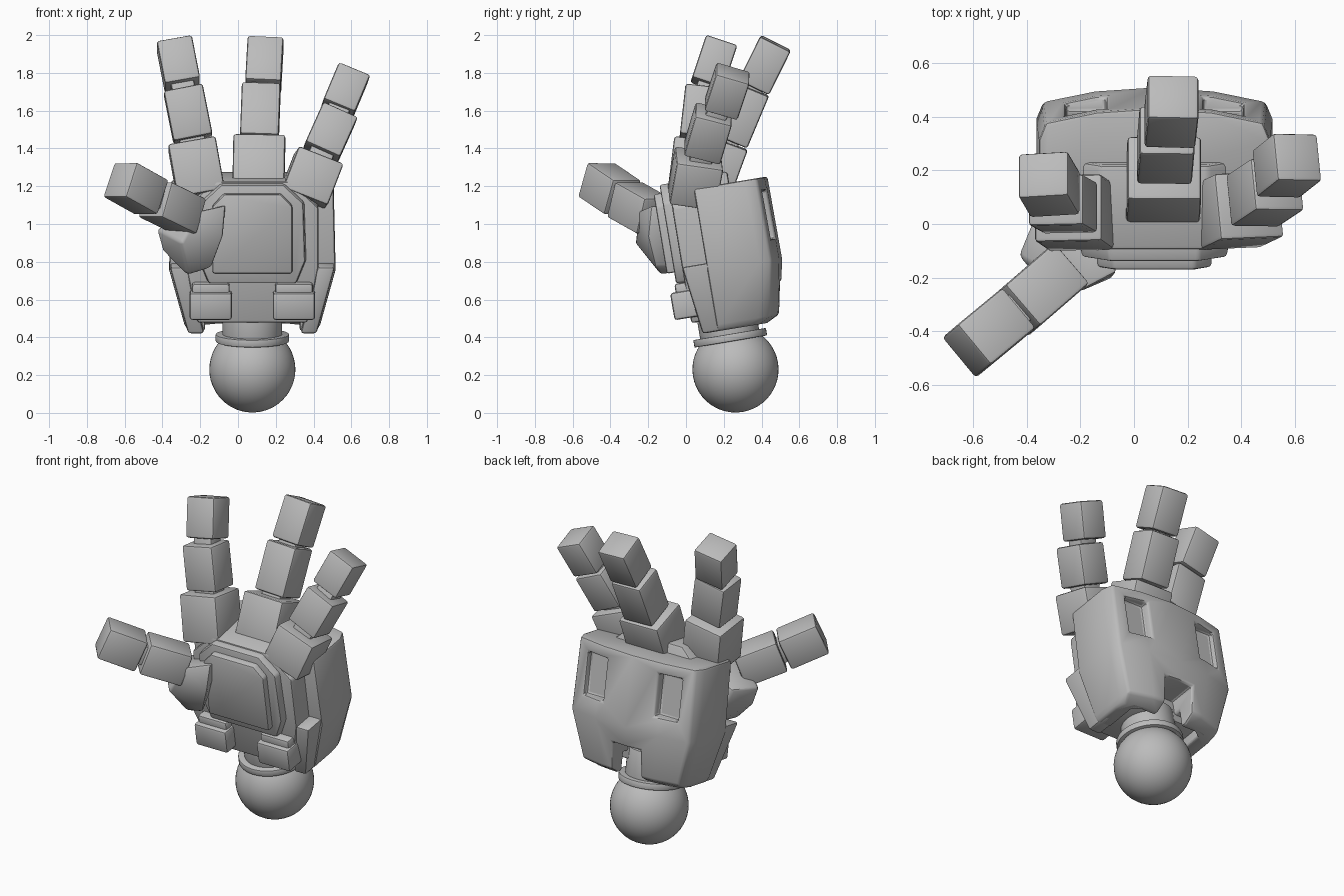
import bpy, bmesh, math
from mathutils import Matrix, Vector

if "Cube" in bpy.data.objects:
    bpy.data.objects.remove(bpy.data.objects["Cube"], do_unlink=True)

grey = bpy.data.materials.new("plain grey")
grey.use_nodes = True
grey.diffuse_color = (0.5, 0.5, 0.5, 1)
grey.node_tree.nodes["Principled BSDF"].inputs["Base Color"].default_value = (0.5, 0.5, 0.5, 1)

# The palm leans slightly forward over the wrist ball
LEAN = Matrix.Translation((0.076, 0.262, 0.23)) @ Matrix.Rotation(math.radians(9.5), 4, 'X')
WORLD = Matrix.Identity(4)


def finish(name, bm, matrix=WORLD, bevel=0.015, cutters=()):
    """Turn a bmesh into a bevelled, smooth shaded part."""
    bmesh.ops.recalc_face_normals(bm, faces=bm.faces)
    mesh = bpy.data.meshes.new(name)
    bm.to_mesh(mesh)
    bm.free()
    mesh.materials.append(grey)
    ob = bpy.data.objects.new(name, mesh)
    bpy.context.collection.objects.link(ob)
    ob.matrix_world = matrix
    bpy.ops.object.select_all(action='DESELECT')
    ob.select_set(True)
    bpy.context.view_layer.objects.active = ob
    for cutter in cutters:
        mod = ob.modifiers.new("cut", 'BOOLEAN')
        mod.object = cutter
        mod.solver = 'EXACT'
        bpy.ops.object.modifier_apply(modifier=mod.name)
    if bevel:
        mod = ob.modifiers.new("round", 'BEVEL')
        mod.width = bevel
        mod.segments = 2
        mod.limit_method = 'ANGLE'
        mod.angle_limit = math.radians(32)
        bpy.ops.object.modifier_apply(modifier=mod.name)
    bpy.ops.object.shade_smooth_by_angle(angle=math.radians(35))
    return ob


def box(name, lo, hi, matrix=LEAN, bevel=0.015):
    bm = bmesh.new()
    lo, hi = Vector(lo), Vector(hi)
    size = Matrix.Diagonal((*(hi - lo), 1))
    bmesh.ops.create_cube(bm, size=1, matrix=Matrix.Translation((lo + hi) / 2) @ size)
    return finish(name, bm, matrix, bevel)


def hull(name, points, matrix=LEAN, bevel=0.015):
    bm = bmesh.new()
    verts = [bm.verts.new(p) for p in points]
    bmesh.ops.convex_hull(bm, input=verts)
    bmesh.ops.dissolve_limit(bm, angle_limit=0.03, verts=bm.verts, edges=bm.edges)
    return finish(name, bm, matrix, bevel)


def slab(name, half_profile, front, back, bevel=0.015, shrink=1.0):
    """Mirrored outline in x and z, extruded through y."""
    outline = half_profile + [(-x, z) for x, z in reversed(half_profile)]
    points = [(x * shrink, front, z) for x, z in outline]
    points += [(x, back, z) for x, z in outline]
    return hull(name, points, LEAN, bevel)


def segment(name, base, tip, width, depth, side=(1, 0, 0), bevel=0.014):
    """Rounded block running from base to tip."""
    base, tip = Vector(base), Vector(tip)
    z = (tip - base).normalized()
    y = z.cross(Vector(side)).normalized()
    x = y.cross(z)
    rot = Matrix((x, y, z)).transposed().to_4x4()
    length = (tip - base).length
    return box(name, (-width / 2, -depth / 2, 0), (width / 2, depth / 2, length),
               Matrix.Translation(base) @ rot, bevel)


def finger(name, pieces, side=(1, 0, 0)):
    last = None
    for i, (base, tip, width, depth) in enumerate(pieces, 1):
        segment(f"{name}_segment_{i}", base, tip, width, depth, side)
        if last:
            a, b = Vector(last[0]).lerp(last[1], 0.7), Vector(base).lerp(tip, 0.3)
            segment(f"{name}_joint_{i}", a, b, width * 0.65, depth * 0.6, side, 0.01)
        last = (Vector(base), Vector(tip))


# Wrist ball, collar and neck
bm = bmesh.new()
bmesh.ops.create_uvsphere(bm, u_segments=48, v_segments=24, radius=0.228)
finish("wrist_ball", bm, LEAN, 0)
for name, radius, low, high in (("wrist_collar", 0.195, 0.15, 0.19), ("wrist_neck", 0.158, 0.12, 0.36)):
    bm = bmesh.new()
    bmesh.ops.create_cone(bm, cap_ends=True, segments=48, radius1=radius, radius2=radius,
                          depth=high - low, matrix=Matrix.Translation((0, 0, (low + high) / 2)))
    finish(name, bm, LEAN, 0.005)

# Curved back shell with windows, wrist notch and hollow underside
cutters = [box("cutter_window", (s * 0.255 - 0.075, 0.265, 0.65), (s * 0.255 + 0.075, 0.5, 0.91), bevel=0)
           for s in (-1, 1)]
cutters.append(box("cutter_notch", (-0.1, 0.1, 0.1), (0.1, 0.5, 0.42), bevel=0))
cutters.append(box("cutter_hollow", (-0.25, -0.3, 0.1), (0.25, 0.17, 0.33), bevel=0))
bm = bmesh.new()
rings = []
for z, half, back in ((0.215, 0.34, 0.215), (0.25, 0.36, 0.285), (0.54, 0.44, 0.34), (0.98, 0.43, 0.335)):
    right = [(half, -0.06), (half, back - 0.12), (half * 0.94, back - 0.055), (half * 0.5, back - 0.015)]
    outline = right + [(0, back)] + [(-x, y) for x, y in reversed(right)]
    rings.append([bm.verts.new((x, y, z)) for x, y in outline])
for a, b in zip(rings, rings[1:]):
    for i in range(len(a)):
        j = (i + 1) % len(a)
        bm.faces.new((a[i], a[j], b[j], b[i]))
bm.faces.new(rings[0])
bm.faces.new(rings[-1])
finish("back_shell", bm, LEAN, 0.014, cutters)
for cutter in cutters:
    bpy.data.objects.remove(cutter, do_unlink=True)

# Lower side guards and heel pads, mirrored
for s, label in ((1, "left"), (-1, "right")):
    guard = [(s * x, y, z) for z, inner, outer, front in ((0.215, 0.255, 0.34, -0.14), (0.58, 0.345, 0.437, -0.19))
             for x in (inner, outer) for y in (front, 0.02)]
    hull(label + "_side_guard", guard)
    box(label + "_heel_pad", (s * 0.22 - 0.112, -0.275, 0.31), (s * 0.22 + 0.112, -0.1, 0.455))
    box(label + "_heel_lip", (s * 0.22 - 0.1, -0.245, 0.42), (s * 0.22 + 0.1, -0.1, 0.5))

# Palm body and its stepped plates
slab("palm_body", [(0.29, 0.28), (0.35, 0.58), (0.35, 0.9), (0.2, 1.04)], -0.19, 0.13)
slab("palm_bezel", [(0.24, 0.5), (0.29, 0.62), (0.28, 0.93), (0.17, 1.03)], -0.235, -0.15, 0.012, 0.96)
slab("palm_plate", [(0.212, 0.56), (0.212, 0.92), (0.15, 0.985)], -0.275, -0.2, 0.012)

# Fingers
finger("index_finger", [
    ((-0.195, 0.025, 1.15), (-0.245, 0.06, 1.43), 0.255, 0.25),
    ((-0.238, 0.06, 1.45), (-0.291, 0.09, 1.715), 0.21, 0.19),
    ((-0.294, 0.11, 1.735), (-0.338, 0.185, 1.96), 0.19, 0.175)])
finger("middle_finger", [
    ((0.108, 0.12, 1.19), (0.113, 0.21, 1.435), 0.275, 0.25),
    ((0.113, 0.235, 1.44), (0.123, 0.35, 1.715), 0.205, 0.195),
    ((0.133, 0.36, 1.725), (0.146, 0.475, 1.957), 0.19, 0.18)])
finger("little_finger", [
    ((0.345, 0.03, 1.13), (0.43, 0.07, 1.35), 0.255, 0.25),
    ((0.44, 0.085, 1.374), (0.535, 0.148, 1.585), 0.2, 0.2),
    ((0.528, 0.185, 1.605), (0.61, 0.25, 1.8), 0.18, 0.185)], (1, 0.1, 0))

# Thumb with a faceted base
hull("thumb_base", [(-0.43, -0.12, 0.97), (-0.40, -0.1, 0.86), (-0.27, -0.13, 0.73), (-0.14, -0.16, 0.77),
                    (-0.08, -0.2, 0.93), (-0.065, -0.18, 1.1), (-0.3, -0.27, 0.9), (-0.2, -0.25, 1.07),
                    (-0.36, 0.05, 1.0), (-0.25, 0.05, 0.76), (-0.1, 0.0, 1.08)], WORLD)
finger("thumb", [
    ((-0.255, -0.165, 1.04), (-0.44, -0.325, 1.13), 0.2, 0.2),
    ((-0.455, -0.335, 1.14), (-0.625, -0.475, 1.235), 0.195, 0.2)], (-0.65, 0.76, 0))
